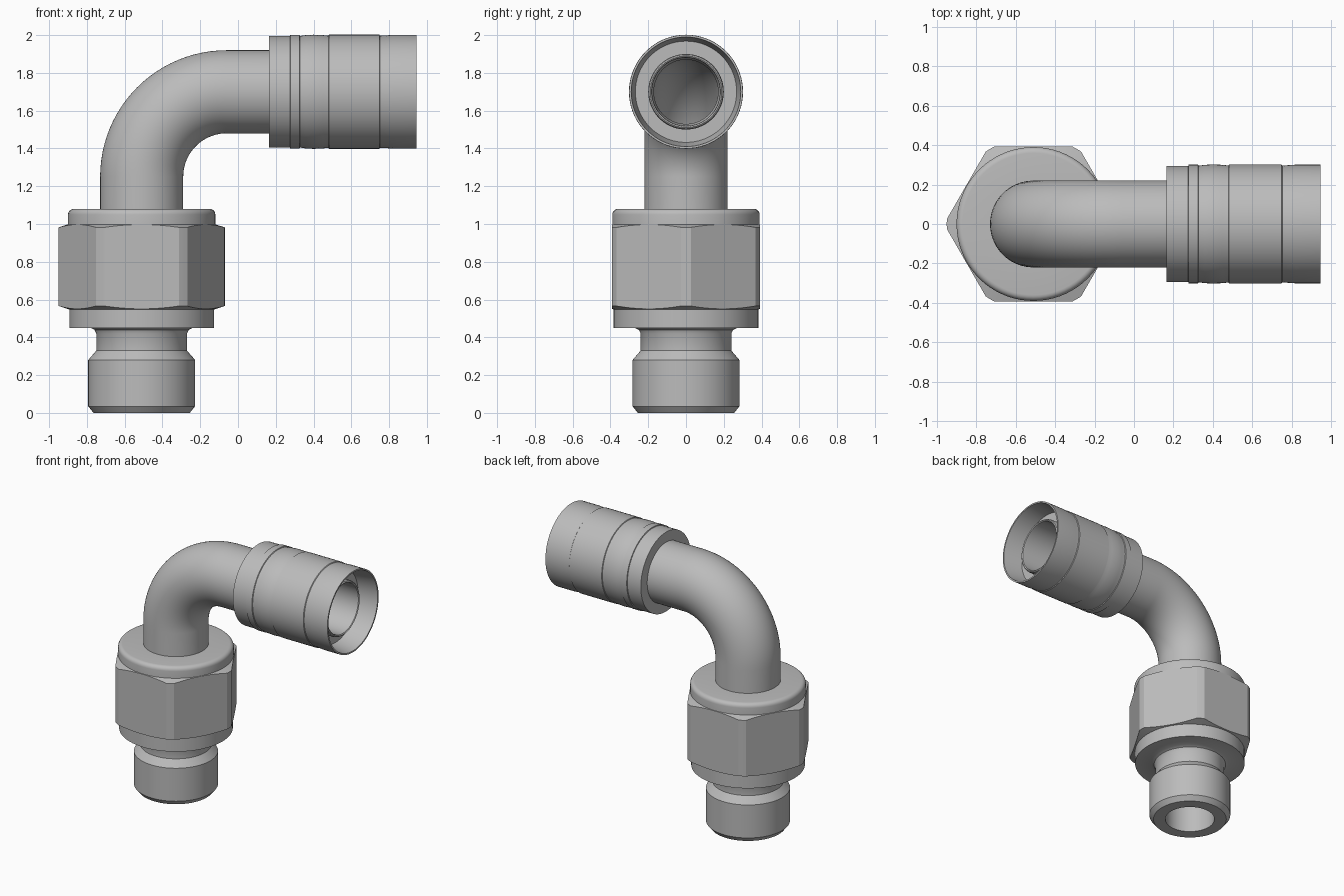
import bpy, bmesh
from math import radians, sin, cos, pi
from mathutils import Vector

cube = bpy.data.objects.get("Cube")
if cube:
    bpy.data.objects.remove(cube, do_unlink=True)

NUT_X, HOSE_Z, BEND = -0.51, 1.70, 0.45
SIDES = 72

steel = bpy.data.materials.new("grey steel")
steel.use_nodes = True
grey = (0.5, 0.5, 0.5, 1)
steel.diffuse_color = grey
steel.node_tree.nodes["Principled BSDF"].inputs["Base Color"].default_value = grey


def finish(name, bm, angle=30):
    bmesh.ops.recalc_face_normals(bm, faces=bm.faces)
    mesh = bpy.data.meshes.new(name)
    bm.to_mesh(mesh)
    bm.free()
    mesh.materials.append(steel)
    obj = bpy.data.objects.new(name, mesh)
    bpy.context.collection.objects.link(obj)
    bpy.ops.object.select_all(action='DESELECT')
    obj.select_set(True)
    bpy.context.view_layer.objects.active = obj
    bpy.ops.object.shade_smooth_by_angle(angle=radians(angle))
    return obj


def skin(rings, loop=True):
    """Bridge circles given as (centre, axis tilt from z towards x, radius)."""
    bm = bmesh.new()
    loops = []
    for centre, tilt, r in rings:
        side = Vector((cos(tilt), 0, -sin(tilt)))
        loops.append([bm.verts.new(centre + r * (side * cos(a) + Vector((0, sin(a), 0))))
                      for a in (2 * pi * i / SIDES for i in range(SIDES))])
    pairs = list(zip(loops, loops[1:])) + ([(loops[-1], loops[0])] if loop else [])
    for a, b in pairs:
        for i in range(SIDES):
            j = (i + 1) % SIDES
            bm.faces.new((a[i], a[j], b[j], b[i]))
    if not loop:
        bm.faces.new(loops[0])
        bm.faces.new(loops[-1])
    return bm


def upright(profile):
    return [(Vector((NUT_X, 0, z)), 0, r) for r, z in profile]


def sideways(profile):
    return [(Vector((x, 0, HOSE_Z)), pi / 2, r) for r, x in profile]


def fillet(r, z, size, steps=5):
    """Quarter round on an upper outer edge."""
    return [(r - size + size * cos(a), z - size + size * sin(a))
            for a in (pi / 2 * i / steps for i in range(steps + 1))]


# Turned body: threaded end, neck, lower collar, rounded upper collar, bore
body = [(0.172, 0), (0.255, 0), (0.283, 0.035), (0.283, 0.28), (0.24, 0.33),
        (0.24, 0.42), (0.25, 0.44), (0.27, 0.45), (0.383, 0.45), (0.383, 0.56),
        (0.383, 0.98), (0.39, 0.98)] + fillet(0.39, 1.08, 0.03) + [(0.172, 1.08)]
finish("turned_body", skin(upright(body)))

# Hex nut: chamfered drum with six flats cut, bored so the body passes through
nut = skin(upright([(0.385, 0.548), (0.44, 0.566), (0.44, 0.982), (0.385, 1.0)]), loop=False)
for k in range(6):
    a = radians(30 + 60 * k)
    normal = Vector((cos(a), sin(a), 0))
    cut = bmesh.ops.bisect_plane(nut, geom=nut.verts[:] + nut.edges[:] + nut.faces[:],
                                 plane_co=Vector((NUT_X, 0, 0)) + normal * 0.393,
                                 plane_no=normal, clear_outer=True)
    edges = [e for e in cut["geom_cut"] if isinstance(e, bmesh.types.BMEdge)]
    bmesh.ops.holes_fill(nut, edges=edges, sides=0)
finish("hex_nut", nut, 15)

# Bent tube: outside along the centre line, then back along the bore
path = [(Vector((NUT_X, 0, 1.06)), 0)]
for i in range(25):
    t = pi / 2 * i / 24
    path.append((Vector((NUT_X + BEND * (1 - cos(t)), 0, HOSE_Z - BEND + BEND * sin(t))), t))
path.append((Vector((0.2, 0, HOSE_Z)), pi / 2))
outside = [(c, t, 0.22) for c, t in path]
tip = sideways([(0.2, 0.2), (0.2, 0.85), (0.196, 0.862), (0.189, 0.867), (0.182, 0.862), (0.18, 0.85),
                (0.18, 0.3), (0.17, 0.25)])
bore = [(c, t, 0.17) for c, t in reversed(path)]
finish("bent_tube", skin(outside + tip + bore))

# Crimped sleeve with bands, shallow grooves and an open recessed end
sleeve = [(0.19, 0.165), (0.295, 0.165), (0.295, 0.275), (0.301, 0.277), (0.301, 0.325),
          (0.296, 0.328), (0.296, 0.333), (0.3, 0.36), (0.302, 0.4), (0.3, 0.45),
          (0.297, 0.473), (0.297, 0.479), (0.302, 0.482), (0.302, 0.748), (0.297, 0.752),
          (0.298, 0.78), (0.301, 0.82), (0.301, 0.945), (0.29, 0.945), (0.268, 0.8),
          (0.19, 0.8)]
finish("crimp_sleeve", skin(sideways(sleeve)))
